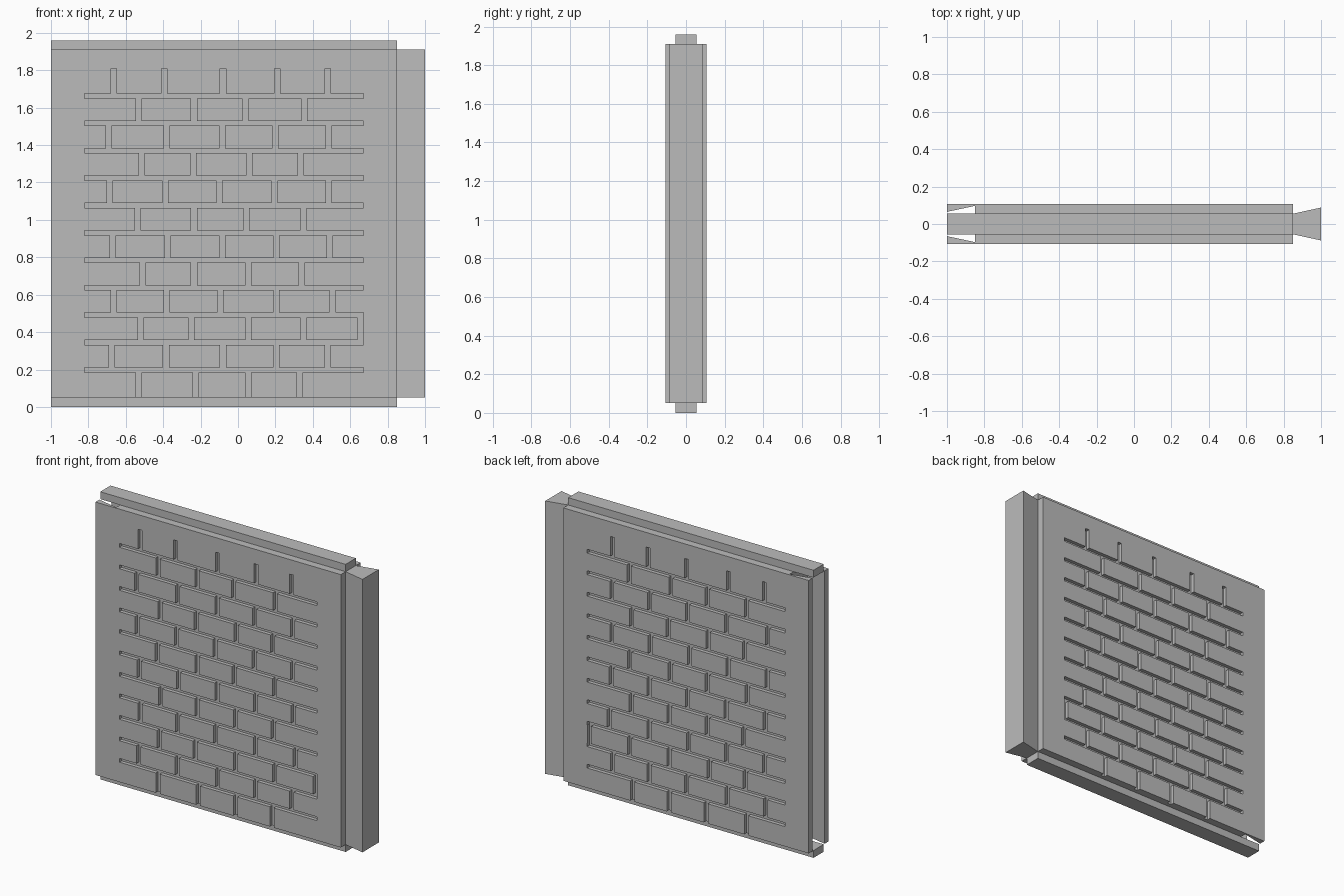
import bpy
import bmesh

if "Cube" in bpy.data.objects:
    bpy.data.objects.remove(bpy.data.objects["Cube"])

gray = bpy.data.materials.new("plain_gray")
gray.use_nodes = True
gray.diffuse_color = (0.5, 0.5, 0.5, 1)
gray.node_tree.nodes["Principled BSDF"].inputs["Base Color"].default_value = (0.5, 0.5, 0.5, 1)

BOTTOM, TOP = 0.05, 1.91      # panel height range
HALF = 0.107                  # half thickness of the panel
LEFT, RIGHT = -0.82, 0.67     # extent of the brick pattern
DEPTH, JOINT = 0.025, 0.03    # groove depth and upright joint width


def add_prism(bm, outline, z0, z1):
    """Extrude a counter-clockwise outline in x, y from z0 to z1."""
    face = bm.faces.new([bm.verts.new((x, y, z0)) for x, y in outline])
    made = bmesh.ops.extrude_face_region(bm, geom=[face])["geom"]
    verts = [v for v in made if isinstance(v, bmesh.types.BMVert)]
    bmesh.ops.translate(bm, verts=verts, vec=(0, 0, z1 - z0))


def add_box(bm, x0, x1, y0, y1, z0, z1):
    add_prism(bm, [(x0, y0), (x1, y0), (x1, y1), (x0, y1)], z0, z1)


def finish(name, bm):
    bmesh.ops.recalc_face_normals(bm, faces=bm.faces)
    mesh = bpy.data.meshes.new(name)
    bm.to_mesh(mesh)
    bm.free()
    mesh.materials.append(gray)
    obj = bpy.data.objects.new(name, mesh)
    bpy.context.collection.objects.link(obj)
    return obj


# Panel with a dovetail slot along its right-hand end
bm = bmesh.new()
add_prism(bm, [(-1, -HALF), (0.85, -HALF), (0.85, HALF), (-1, HALF),
               (-1, 0.065), (-0.85, 0.097), (-0.85, -0.097), (-1, -0.065)], BOTTOM, TOP)
panel = finish("wall_panel", bm)

# Upright joint centres for each brick course, bottom to top
courses = [
    (-0.53, -0.225, 0.055, 0.33),
    (-0.675, -0.385, -0.08, 0.205, 0.48),
    (-0.52, -0.25, 0.055, 0.35, 0.655),
    (-0.665, -0.38, -0.095, 0.205, 0.505),
    (-0.51, -0.235, 0.055, 0.34),
    (-0.67, -0.375, -0.085, 0.205, 0.49),
    (-0.535, -0.235, 0.045, 0.35),
    (-0.685, -0.39, -0.1, 0.195, 0.485),
    (-0.515, -0.24, 0.06, 0.335),
    (-0.69, -0.38, -0.085, 0.2, 0.485),
    (-0.53, -0.235, 0.04, 0.355),
    (-0.665, -0.395, -0.08, 0.21, 0.48),
]

# Mortar grooves, the same on both faces
bm = bmesh.new()
last = len(courses) - 1
for side in (-1, 1):
    y0, y1 = sorted((side * (HALF - DEPTH), side * (HALF + 0.05)))
    for i, joints in enumerate(courses):
        bed = 0.185 + 0.1465 * i          # underside of the bed joint above
        z0 = bed - 0.13 if i else BOTTOM - 0.02
        z1 = bed + 0.01 if i < last else 1.81
        if i < last:
            add_box(bm, LEFT, RIGHT, y0, y1, bed, bed + 0.026)
        for x in joints:
            add_box(bm, x - JOINT / 2, min(x + JOINT / 2, RIGHT - 0.001), y0, y1, z0, z1)
groove_cutter = finish("groove_cutter", bm)
groove_cutter.hide_render = True

cut = panel.modifiers.new("mortar_grooves", "BOOLEAN")
cut.operation = "DIFFERENCE"
cut.solver = "EXACT"
cut.use_self = True
cut.object = groove_cutter
bpy.context.view_layer.objects.active = panel
bpy.ops.object.modifier_apply(modifier=cut.name)
bpy.data.objects.remove(groove_cutter)

# Dovetail tongue on the left-hand end
bm = bmesh.new()
add_prism(bm, [(0.85, -0.055), (1, -0.088), (1, 0.088), (0.85, 0.055)], BOTTOM, TOP)
finish("dovetail_tongue", bm)

# Stacking rails above and below the panel
for name, z0, z1 in (("bottom_rail", 0, BOTTOM), ("top_rail", TOP, 1.96)):
    bm = bmesh.new()
    add_box(bm, -1, 0.85, -0.055, 0.055, z0, z1)
    finish(name, bm)
